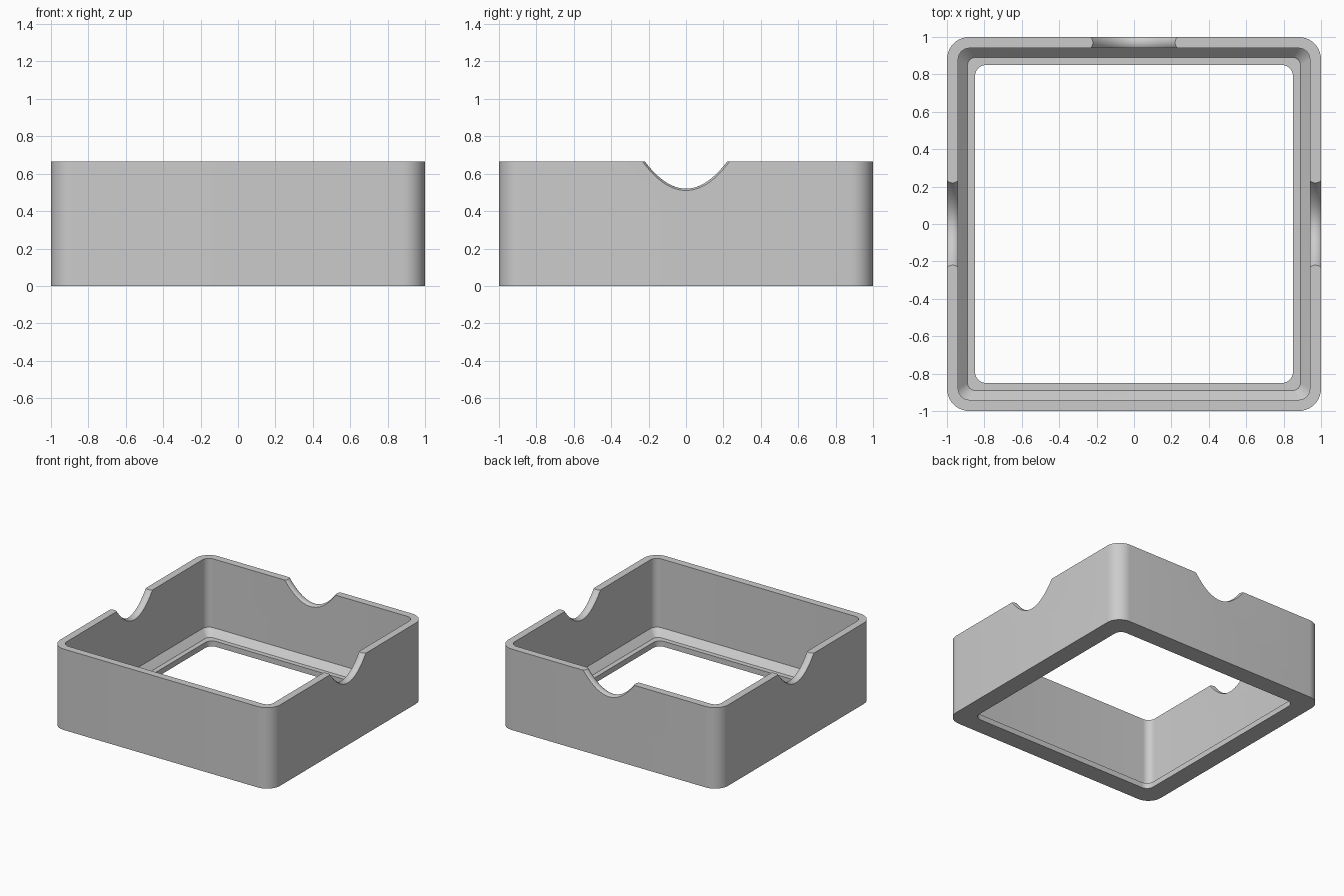
import bpy, bmesh
from math import sin, cos, pi, sqrt, hypot

cube = bpy.data.objects.get("Cube")
if cube:
    bpy.data.objects.remove(cube, do_unlink=True)

HEIGHT, WALL = 0.665, 0.06

grey = bpy.data.materials.new("light grey")
grey.use_nodes = True
colour = (0.6, 0.6, 0.6, 1)
grey.diffuse_color = colour
grey.node_tree.nodes["Principled BSDF"].inputs["Base Color"].default_value = colour


def rounded_square(half, radius, z, steps=10):
    """Points of a square outline with rounded corners."""
    points = []
    for corner in range(4):
        for i in range(steps + 1):
            a = pi / 2 * (corner + i / steps)
            cx = (half - radius) * (1 if corner in (0, 3) else -1)
            cy = (half - radius) * (1 if corner in (0, 1) else -1)
            points.append((cx + radius * cos(a), cy + radius * sin(a), z))
    return points


def loft(name, rings, closed):
    """Skin a list of rings, either joined end to end or capped."""
    bm = bmesh.new()
    rows = [[bm.verts.new(p) for p in ring] for ring in rings]
    n = len(rows[0])
    pairs = list(zip(rows, rows[1:]))
    if closed:
        pairs.append((rows[-1], rows[0]))
    else:
        bm.faces.new(rows[0])
        bm.faces.new(rows[-1])
    for a, b in pairs:
        for i in range(n):
            j = (i + 1) % n
            bm.faces.new((a[i], a[j], b[j], b[i]))
    bmesh.ops.recalc_face_normals(bm, faces=bm.faces)
    mesh = bpy.data.meshes.new(name)
    bm.to_mesh(mesh)
    bm.free()
    mesh.materials.append(grey)
    obj = bpy.data.objects.new(name, mesh)
    bpy.context.collection.objects.link(obj)
    return obj


# Open tray: outer wall, inner wall, sloped foot, ledge and square opening
tray = loft("tray_frame", [
    rounded_square(1, 0.12, 0),
    rounded_square(1, 0.12, HEIGHT),
    rounded_square(0.94, 0.06, HEIGHT),
    rounded_square(0.94, 0.06, 0.10),
    rounded_square(0.89, 0.04, 0.045),
    rounded_square(0.85, 0.06, 0.045),
    rounded_square(0.85, 0.06, 0),
], True)


def notch_ring(across, flare, steps=32):
    """Scoop outline, pushed outward by the flare amount."""
    half, depth = 0.22, 0.145
    ring = []
    for i in range(steps + 1):
        t = 1.2 * (2 * i / steps - 1)
        slope = 2 * depth * t / half
        size = hypot(1, slope)
        ring.append((half * t + flare * slope / size, across,
                     HEIGHT - depth + depth * t * t - flare / size))
    return ring


# Finger notches with a rounded lip, in the back and both sides
lip = 0.05
offsets = [WALL / 2 * k / 6 for k in range(-6, 7)]
rings = [notch_ring(1 - WALL / 2 + u, lip - sqrt(lip * lip - u * u)) for u in offsets]
end = lip - sqrt(lip * lip - WALL * WALL / 4)
rings = [notch_ring(0.9, end)] + rings + [notch_ring(1.04, end)]

for side, turn in (("back", 0), ("left", -pi / 2), ("right", pi / 2)):
    cutter = loft(side + "_notch_cutter", rings, False)
    cutter.rotation_euler.z = turn
    cutter.hide_render = True
    cut = tray.modifiers.new(side + " notch", 'BOOLEAN')
    cut.operation, cut.solver, cut.object = 'DIFFERENCE', 'EXACT', cutter

# Apply the cuts, then remove the helpers
bpy.ops.object.select_all(action='DESELECT')
tray.select_set(True)
bpy.context.view_layer.objects.active = tray
bpy.context.view_layer.update()
for cut in list(tray.modifiers):
    helper = cut.object
    bpy.ops.object.modifier_apply(modifier=cut.name)
    bpy.data.objects.remove(helper, do_unlink=True)
bpy.ops.object.shade_smooth_by_angle(angle=pi / 6)
